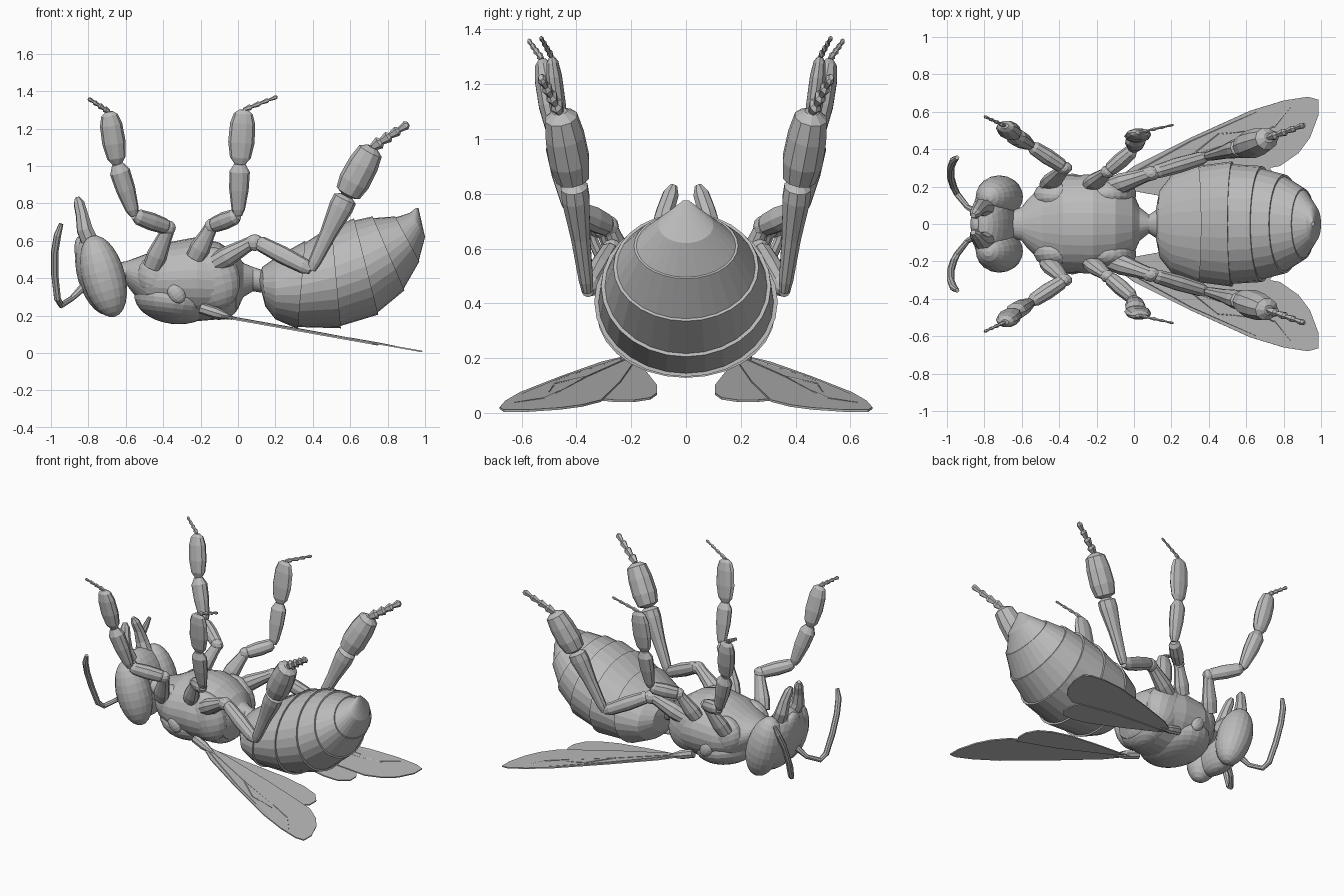
import bpy, bmesh, math
from mathutils import Vector, Matrix

cube = bpy.data.objects.get("Cube")
if cube:
    bpy.data.objects.remove(cube)

grey = bpy.data.materials.new("plain grey")
grey.use_nodes = True
grey.diffuse_color = (0.5, 0.5, 0.5, 1)
grey.node_tree.nodes["Principled BSDF"].inputs["Base Color"].default_value = (0.5, 0.5, 0.5, 1)


def finish(name, bm, mirror=False):
    bmesh.ops.recalc_face_normals(bm, faces=bm.faces)
    mesh = bpy.data.meshes.new(name)
    bm.to_mesh(mesh)
    bm.free()
    mesh.materials.append(grey)
    ob = bpy.data.objects.new(name, mesh)
    bpy.context.collection.objects.link(ob)
    if mirror:
        mod = ob.modifiers.new("Mirror", "MIRROR")
        mod.use_axis = (False, True, False)
        mod.use_mirror_merge = False
    return ob


def skin(bm, rings):
    """Join rings of points with quads and cap both ends."""
    loops = [[bm.verts.new(p) for p in ring] for ring in rings]
    n = len(loops[0])
    for a, b in zip(loops, loops[1:]):
        for i in range(n):
            j = (i + 1) % n
            bm.faces.new((a[i], a[j], b[j], b[i]))
    bm.faces.new(loops[0])
    bm.faces.new(loops[-1])


def oval(centre, u, v, sides):
    angles = [2 * math.pi * i / sides for i in range(sides)]
    return [centre + u * math.cos(a) + v * math.sin(a) for a in angles]


def body_ring(back, belly, width, scale=1, sides=28):
    """Oval between a back point and a belly point in the middle plane."""
    d, v = Vector((back[0], 0, back[1])), Vector((belly[0], 0, belly[1]))
    return oval((d + v) / 2, (v - d) / 2 * scale, Vector((0, width * scale, 0)), sides)


def ellipsoid(name, loc, size, tilt=0, mirror=False, seg=18):
    bm = bmesh.new()
    m = Matrix.Translation(loc) @ Matrix.Rotation(tilt, 4, "Y") @ Matrix.Diagonal((*size, 1))
    bmesh.ops.create_uvsphere(bm, u_segments=seg, v_segments=seg * 2 // 3, radius=1, matrix=m)
    return finish(name, bm, mirror)


def limb(name, a, b, profile, flat=1, sides=10):
    """Straight mirrored limb piece; profile lists (position, radius), flat thins it sideways."""
    a, b = Vector(a), Vector(b)
    d = (b - a).normalized()
    u = d.cross(Vector((0, 1, 0))).normalized()
    v = d.cross(u)
    bm = bmesh.new()
    skin(bm, [oval(a.lerp(b, t), u * r, v * r * flat, sides) for t, r in profile])
    return finish(name, bm, True)


def tube(name, points, radii, sides=8):
    """Bent mirrored tube through a few points."""
    pts = [Vector(p) for p in points]
    bm = bmesh.new()
    rings = []
    for i, p in enumerate(pts):
        d = (pts[min(i + 1, len(pts) - 1)] - pts[max(i - 1, 0)]).normalized()
        u = d.cross(Vector((1, 0.3, 0))).normalized()
        rings.append(oval(p, u * radii[i], d.cross(u) * radii[i], sides))
    skin(bm, rings)
    return finish(name, bm, True)


# Abdomen: overlapping bands, each one stepping in behind its rim
bands = [((.13, .31), (.11, .41), .08), ((.145, .25), (.13, .46), .18),
         ((.20, .18), (.20, .51), .26), ((.32, .128), (.36, .60), .325),
         ((.55, .132), (.50, .68), .335), ((.75, .205), (.62, .72), .31),
         ((.89, .335), (.72, .73), .265), ((.97, .49), (.84, .73), .19),
         ((1.0, .62), (.92, .75), .10), ((.965, .775), (.95, .775), .012)]
rings = []
for i, band in enumerate(bands):
    rings.append(body_ring(*band))
    if 3 <= i <= 7:
        rings.append(body_ring(*band, scale=.955))
bm = bmesh.new()
skin(bm, rings)
finish("abdomen", bm)

# Thorax with neck and narrow waist: x, bottom, top, half width
stations = [(-.66, .38, .48, .07), (-.60, .37, .49, .09), (-.57, .33, .50, .13),
            (-.49, .24, .53, .21), (-.38, .19, .59, .26), (-.22, .17, .62, .265),
            (-.10, .18, .59, .245), (-.01, .22, .53, .18), (.03, .30, .48, .09),
            (.08, .33, .46, .05), (.14, .32, .44, .09)]
bm = bmesh.new()
skin(bm, [body_ring((x, lo), (x, hi), w) for x, lo, hi, w in stations])
finish("thorax", bm)
ellipsoid("back_shield", (-.34, 0, .29), (.215, .25, .135), .12, seg=24)
ellipsoid("rear_shield", (-.11, 0, .33), (.13, .215, .155), -.25, seg=20)
ellipsoid("side_plate", (-.13, .16, .40), (.14, .09, .17), -.3, True)
ellipsoid("front_side_plate", (-.40, .15, .41), (.14, .09, .13), .4, True)
ellipsoid("wing_cover", (-.33, .24, .32), (.045, .03, .06), -.6, True, 12)

# Head: broad skull with large eyes wrapped over its sides
ellipsoid("head", (-.745, 0, .42), (.115, .235, .225), -.28, seg=22)
ellipsoid("eye", (-.72, .145, .41), (.115, .115, .225), -.28, True, 20)
ellipsoid("face_plate", (-.81, 0, .49), (.055, .10, .14), -.28)
tube("mandible", [(-.78, .08, .57), (-.82, .09, .66), (-.835, .075, .74), (-.85, .055, .80),
                  (-.86, .045, .83)], [.05, .045, .034, .03, .014])
tube("antenna", [(-.83, .06, .35), (-.89, .09, .29), (-.945, .16, .255), (-.965, .20, .29),
                 (-.98, .25, .42), (-.98, .30, .54), (-.965, .34, .63), (-.945, .355, .69)],
     [.022, .015, .017, .019, .02, .02, .02, .012])

# Legs: shared outlines for the pieces
coxa = [(0, .05), (.3, .055), (.75, .04), (1, .035)]
femur = [(0, .025), (.12, .042), (.5, .048), (.88, .042), (1, .025)]
tibia = [(0, .022), (.12, .036), (.5, .052), (.85, .055), (1, .03)]
flared = [(0, .025), (.1, .034), (.5, .046), (.85, .066), (.96, .064), (1, .035)]
paddle = [(0, .026), (.12, .05), (.4, .063), (.75, .06), (.93, .045), (1, .02)]
wide = [(t, r * 1.12) for t, r in paddle]
thick = [(0, .03), (.06, .07), (.3, .085), (.65, .082), (.92, .068), (1, .03)]


def leg(name, joints, pieces, foot_radius):
    labels = ("hip", "upper", "shin", "paddle")
    for k, (profile, flat) in enumerate(pieces):
        limb(f"{name}_{labels[k]}", joints[k], joints[k + 1], profile, flat)
    # Foot of small beads, narrowing to the claw
    beads = []
    for i in range(4):
        r = foot_radius * (1 - .1 * i)
        beads += [(i / 4, r * .6), (i / 4 + .19, r)]
    limb(f"{name}_foot", joints[4], joints[5], beads + [(1, foot_radius * .4)], .7, 6)


leg("fore_leg", [(-.46, .21, .46), (-.37, .30, .67), (-.555, .42, .735), (-.645, .475, 1.01),
                 (-.69, .525, 1.29), (-.80, .575, 1.36)],
    [(coxa, .8), (femur, .9), (tibia, .85), (paddle, .7)], .018)
leg("middle_leg", [(-.23, .21, .51), (-.14, .28, .68), (0, .40, .735), (.01, .455, 1.01),
                   (.03, .49, 1.30), (.21, .53, 1.37)],
    [(coxa, .8), (femur, .9), (tibia, .7), (wide, .45)], .016)
leg("hind_leg", [(-.12, .20, .48), (.09, .27, .60), (.39, .36, .445), (.58, .41, .84),
                 (.72, .46, 1.10), (.91, .53, 1.225)],
    [(coxa, 1), (femur, .9), (flared, .8), (thick, .9)], .035)
ellipsoid("fore_knee", (-.375, .30, .67), (.045, .035, .04), 0, True, 10)
ellipsoid("middle_knee", (-.14, .28, .68), (.04, .035, .04), 0, True, 10)
ellipsoid("hind_knee", (.09, .27, .59), (.05, .04, .045), 0, True, 10)


# Wings: thin sloping plates with a few raised veins
def wing_point(x, y, lift=0):
    return Vector((x, y, .183 - .178 * x + lift))


def wing(name, outline, lift):
    bm = bmesh.new()
    bm.faces.new([bm.verts.new(wing_point(x, y, lift)) for x, y in outline])
    mod = finish(name, bm, True).modifiers.new("Thickness", "SOLIDIFY")
    mod.thickness, mod.offset = .008, 0


wing("fore_wing", [(-.12, .19), (-.08, .25), (0, .31), (.3, .46), (.62, .605), (.8, .66),
                   (.93, .68), (.985, .665), (.985, .58), (.94, .46), (.88, .38), (.78, .31),
                   (.4, .24), (0, .19)], 0)
wing("hind_wing", [(-.08, .19), (.2, .14), (.45, .105), (.6, .105), (.7, .13), (.75, .19),
                   (.75, .26), (.72, .31), (.4, .29), (0, .22)], -.006)
veins = [[(-.08, .23), (.3, .44), (.66, .60)], [(-.05, .22), (.3, .36), (.6, .46)],
         [(.3, .36), (.45, .48), (.62, .50)], [(.6, .46), (.75, .52), (.84, .63)]]
for i, path in enumerate(veins):
    tube(f"wing_vein_{i + 1}", [wing_point(x, y, .002) for x, y in path], [.005, .005, .003], 5)
limb("wing_root", (-.2, .2, .24), (-.03, .23, .187), [(0, .03), (.5, .03), (1, .01)], .9, 8)
